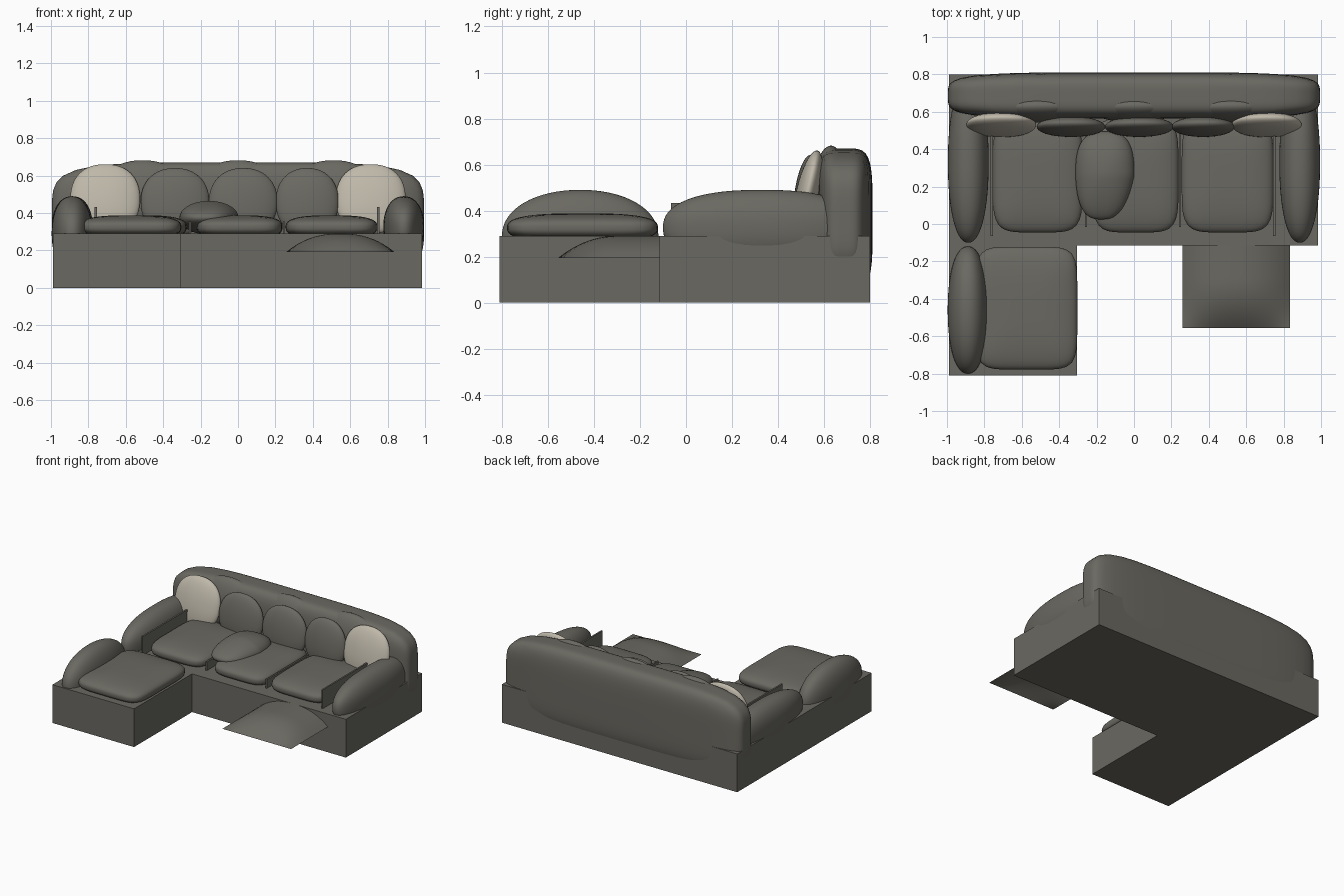
import bpy, bmesh, math
from mathutils import Vector

if "Cube" in bpy.data.objects:
    bpy.data.objects.remove(bpy.data.objects["Cube"])


def material(name, rgb):
    m = bpy.data.materials.new(name)
    m.diffuse_color = (*rgb, 1)
    m.use_nodes = True
    m.node_tree.nodes["Principled BSDF"].inputs["Base Color"].default_value = m.diffuse_color
    return m


GREY = material("warm grey fabric", (0.145, 0.140, 0.120))
CREAM = material("cream fabric", (0.52, 0.48, 0.40))


def finish(bm, name, mat, smooth):
    me = bpy.data.meshes.new(name)
    bm.to_mesh(me)
    bm.free()
    me.materials.append(mat)
    for p in me.polygons:
        p.use_smooth = smooth
    ob = bpy.data.objects.new(name, me)
    bpy.context.collection.objects.link(ob)
    return ob


def box(name, lo, hi, mat=GREY):
    bm = bmesh.new()
    bmesh.ops.create_cube(bm, size=1)
    for v in bm.verts:
        v.co = Vector([lo[i] + (v.co[i] + 0.5) * (hi[i] - lo[i]) for i in range(3)])
    return finish(bm, name, mat, False)


def puff(name, centre, half, axis, a, b, mat=GREY, rot=(0, 0, 0)):
    """Padded form: outline roundness a across the axis, edge roundness b along it."""
    bm = bmesh.new()
    bmesh.ops.create_cube(bm, size=2)
    bmesh.ops.subdivide_edges(bm, edges=bm.edges[:], cuts=15, use_grid_fill=True)
    i, j = [k for k in range(3) if k != axis]
    for v in bm.verts:
        # even out the spacing, then push onto the padded surface
        c = Vector([math.tan(t * math.pi / 4) for t in v.co])
        flat = (abs(c[i]) ** a + abs(c[j]) ** a) ** (1 / a)
        r = (flat ** b + abs(c[axis]) ** b) ** (1 / b)
        v.co = Vector([c[k] / r * half[k] for k in range(3)])
    ob = finish(bm, name, mat, True)
    ob.location = centre
    ob.rotation_euler = rot
    return ob


# plinth bases
box("sofa_base", (-0.99, -0.115, 0), (0.985, 0.80, 0.29))
box("chaise_base", (-0.99, -0.81, 0), (-0.305, -0.115, 0.29))

# backrest and arms
puff("backrest", (0, 0.687, 0.365), (0.995, 0.124, 0.305), 1, 5, 4.5)
for s, side in ((-1, "left"), (1, "right")):
    puff(side + "_arm", (s * 0.886, 0.33, 0.325), (0.109, 0.43, 0.165), 0, 2.4, 2.2)
puff("chaise_arm", (-0.888, -0.46, 0.29), (0.108, 0.34, 0.20), 0, 2.1, 2.2)

# seat cushions
for n, (x0, x1) in enumerate(((-0.755, -0.275), (-0.22, 0.238), (0.255, 0.745))):
    puff(f"seat_cushion_{n + 1}", ((x0 + x1) / 2, 0.26, 0.325),
         ((x1 - x0) / 2, 0.305, 0.063), 2, 5, 2.8)
puff("chaise_cushion", (-0.575, -0.45, 0.325), (0.272, 0.328, 0.063), 2, 6, 2.8)

# thin upright dividers between the seats
for x, y0, z in ((-0.76, -0.065, 0.432), (0.75, -0.065, 0.432),
                 (-0.257, -0.015, 0.355), (0.246, -0.015, 0.355)):
    box("seat_divider", (x - 0.006, y0, 0.27), (x + 0.006, 0.56, z))

# plump cushions behind the scatter pillows
for x in (-0.51, 0, 0.51):
    puff("back_cushion", (x, 0.615, 0.50), (0.23, 0.07, 0.183), 1, 2.2, 2, GREY, (-0.1, 0, 0))

# scatter pillows
for x in (-0.71, 0.71):
    puff("cream_pillow", (x, 0.53, 0.475), (0.186, 0.052, 0.19), 1, 2.3, 2, CREAM, (-0.22, 0, 0))
for x, w in ((-0.337, 0.183), (0.028, 0.183), (0.37, 0.168)):
    puff("grey_pillow", (x, 0.52, 0.46), (w, 0.05, 0.182), 1, 2.2, 2, GREY, (-0.12, 0, 0))

# loose pillow lying on the middle seat, narrower toward the front
loose = puff("loose_pillow", (-0.155, 0.26, 0.375), (0.158, 0.235, 0.09), 2, 2.8, 2)
for v in loose.data.vertices:
    t = max(0, -v.co.y / 0.235)
    v.co.x *= 1 - 0.2 * t
    v.co.x -= 0.02 * t
    v.co.z *= 1 - 0.3 * t

# domed throw in front of the right seat
bm = bmesh.new()
bmesh.ops.create_grid(bm, x_segments=20, y_segments=20, size=1)
for v in bm.verts:
    u, w = v.co.x, v.co.y
    across = 1 - abs(u) ** 2.4
    along = 1 - abs(min(0, w - 0.2) / 1.2) ** 2.2
    z = 0.193 + 0.097 * across * along
    v.co = Vector((0.547 + u * 0.288, -0.335 + w * 0.222, z))
finish(bm, "throw", GREY, True)
